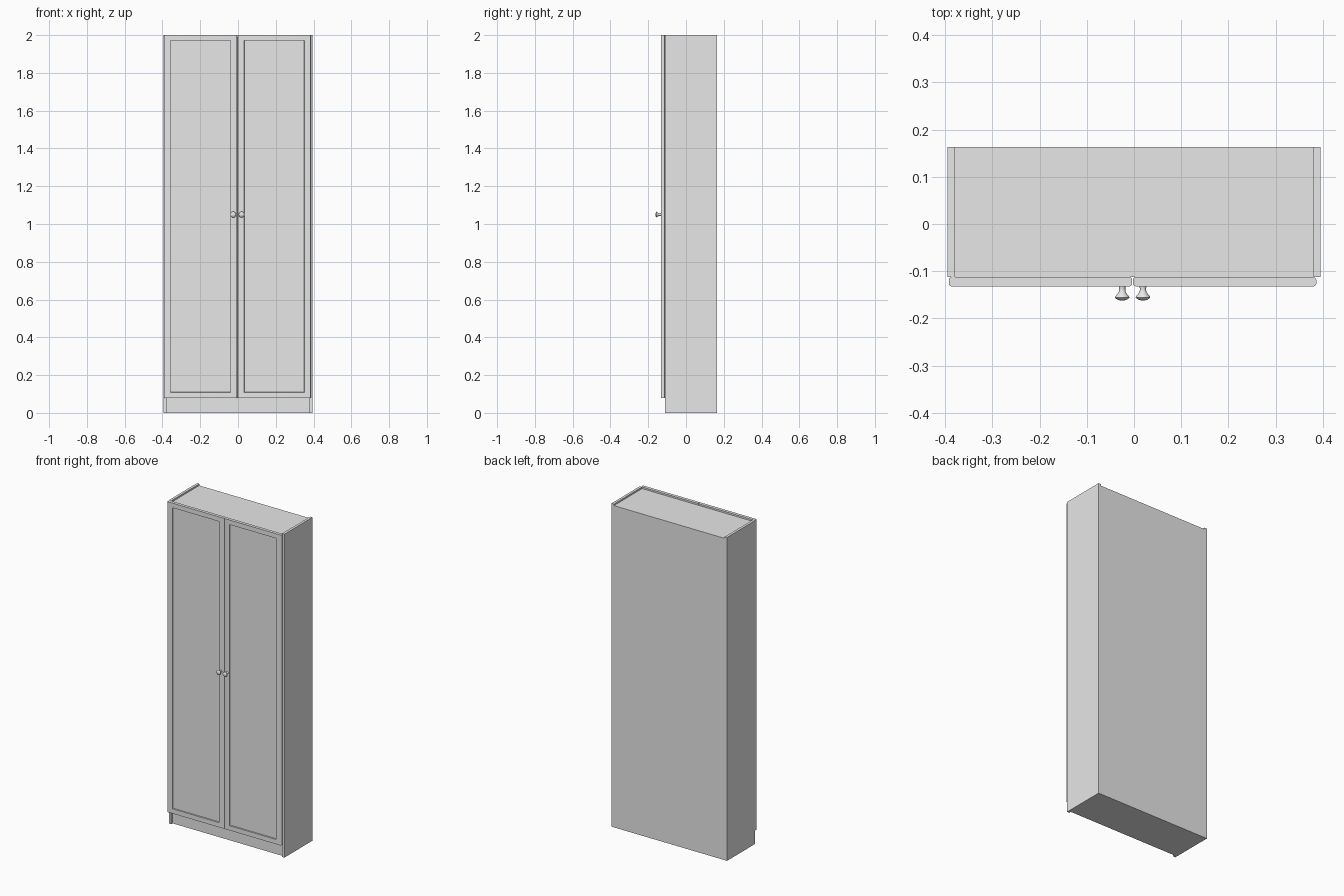
import bpy, bmesh, math
from mathutils import Matrix

if "Cube" in bpy.data.objects:
    bpy.data.objects.remove(bpy.data.objects["Cube"])

grey = bpy.data.materials.new("light_grey")
grey.diffuse_color = (0.8, 0.8, 0.8, 1)
grey.use_nodes = True
grey.node_tree.nodes["Principled BSDF"].inputs["Base Color"].default_value = grey.diffuse_color

FRONT, BACK = -0.112, 0.163       # carcass depth
DOOR_FRONT = -0.132
DOOR_BOTTOM = 0.08


def finish(name, bm, smooth=False):
    bmesh.ops.recalc_face_normals(bm, faces=bm.faces[:])
    mesh = bpy.data.meshes.new(name)
    bm.to_mesh(mesh)
    bm.free()
    mesh.materials.append(grey)
    ob = bpy.data.objects.new(name, mesh)
    bpy.context.collection.objects.link(ob)
    if smooth:
        bpy.ops.object.select_all(action='DESELECT')
        ob.select_set(True)
        bpy.context.view_layer.objects.active = ob
        bpy.ops.object.shade_smooth_by_angle(angle=math.radians(35))
    return ob


def box(name, x0, x1, y0, y1, z0, z1):
    bm = bmesh.new()
    bmesh.ops.create_cube(bm, size=1)
    size = Matrix.Diagonal((x1 - x0, y1 - y0, z1 - z0, 1))
    centre = Matrix.Translation(((x0 + x1) / 2, (y0 + y1) / 2, (z0 + z1) / 2))
    bm.transform(centre @ size)
    return finish(name, bm)


def door(name, x0, x1):
    # plan outline with rounded vertical edges, extruded upwards
    r, steps = 0.006, 5
    y0, y1 = DOOR_FRONT, FRONT - 0.0005
    corners = [(x0 + r, y0 + r, 180), (x1 - r, y0 + r, 270),
               (x1 - r, y1 - r, 0), (x0 + r, y1 - r, 90)]
    bm = bmesh.new()
    outline = []
    for cx, cy, start in corners:
        for i in range(steps + 1):
            a = math.radians(start + 90 * i / steps)
            outline.append(bm.verts.new((cx + r * math.cos(a), cy + r * math.sin(a), DOOR_BOTTOM)))
    base = bm.faces.new(outline)
    up = bmesh.ops.extrude_face_region(bm, geom=[base])
    top = [v for v in up["geom"] if isinstance(v, bmesh.types.BMVert)]
    bmesh.ops.translate(bm, verts=top, vec=(0, 0, 2 - DOOR_BOTTOM))
    bmesh.ops.recalc_face_normals(bm, faces=bm.faces[:])
    # sunken centre panel in the front face
    front = min(bm.faces, key=lambda f: f.calc_center_median().y)
    bmesh.ops.inset_region(bm, faces=[front], thickness=0.041)
    bmesh.ops.inset_region(bm, faces=[front], thickness=0.0005, depth=-0.008)
    return finish(name, bm, True)


def knob(name, x):
    # lathe profile: radius, distance out from the door
    profile = [(0.0075, -0.001), (0.0065, 0.005), (0.007, 0.011), (0.010, 0.016),
               (0.0145, 0.021), (0.0155, 0.0235), (0.014, 0.0255), (0.008, 0.029), (0, 0.0305)]
    bm = bmesh.new()
    verts = [bm.verts.new((r, -d, 0)) for r, d in profile]
    edges = [bm.edges.new(pair) for pair in zip(verts, verts[1:])]
    bmesh.ops.spin(bm, geom=verts + edges, cent=(0, 0, 0), axis=(0, 1, 0),
                   angle=2 * math.pi, steps=24)
    bmesh.ops.remove_doubles(bm, verts=bm.verts[:], dist=1e-5)
    bm.transform(Matrix.Translation((x, DOOR_FRONT, 1.05)))
    return finish(name, bm, True)


# carcass: sides stand slightly proud of the top and the plinth
box("left_side", -0.395, -0.379, FRONT, BACK, 0, 2)
box("right_side", 0.379, 0.395, FRONT, BACK, 0, 2)
box("cabinet_body", -0.379, 0.379, FRONT, BACK, 0.085, 1.99)
box("plinth", -0.379, 0.379, FRONT + 0.014, BACK, 0, 0.085)

# doors and knobs
door("left_door", -0.392, -0.004)
door("right_door", -0.002, 0.386)
knob("left_knob", -0.025)
knob("right_knob", 0.019)
